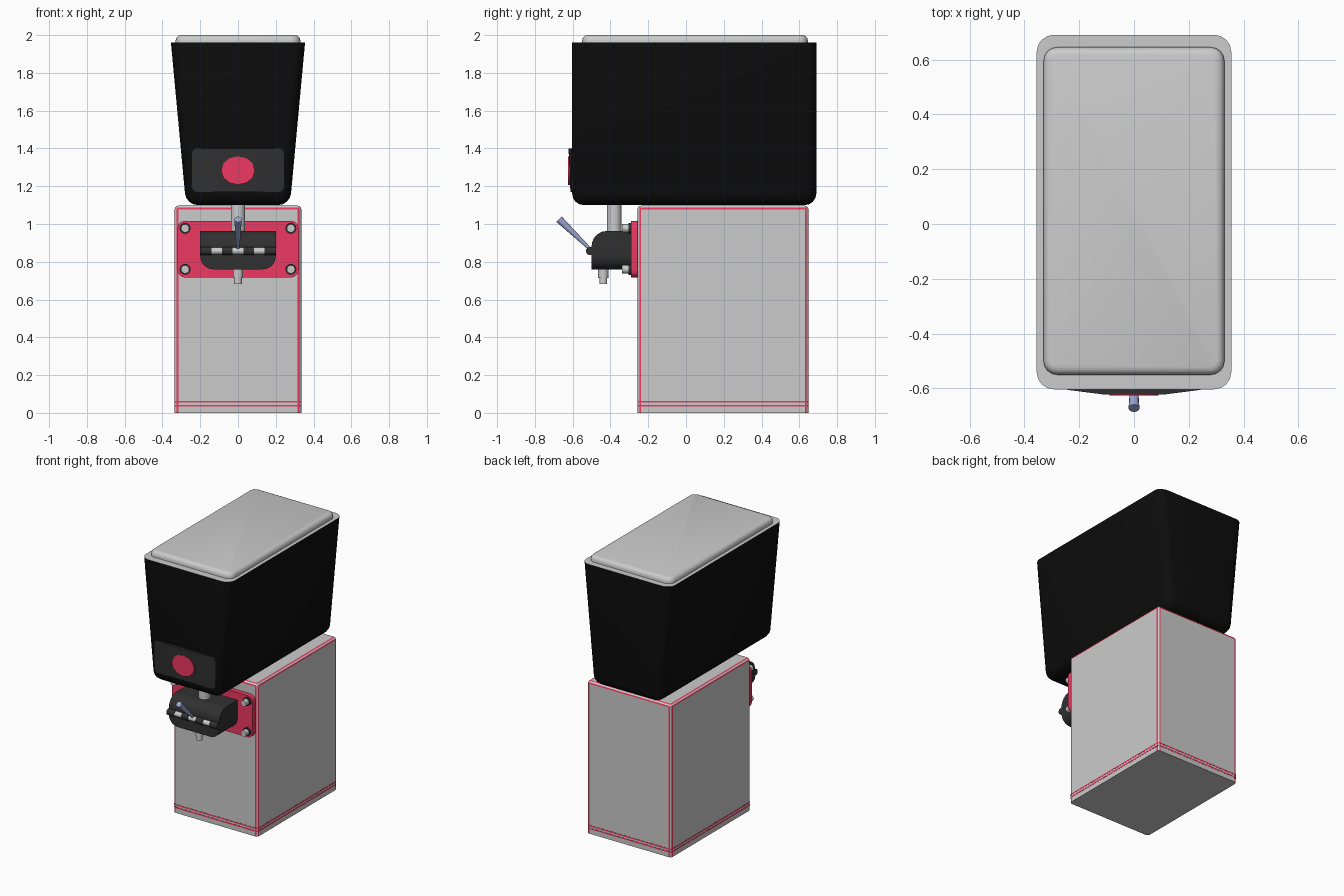
import bpy, bmesh
from math import sin, cos, pi, radians
from mathutils import Vector

if "Cube" in bpy.data.objects:
    bpy.data.objects.remove(bpy.data.objects["Cube"])


def mat(name, r, g, b):
    m = bpy.data.materials.new(name)
    m.diffuse_color = (r, g, b, 1)
    m.use_nodes = True
    m.node_tree.nodes["Principled BSDF"].inputs["Base Color"].default_value = m.diffuse_color
    return m


RED = mat("red", 0.85, 0.04, 0.12)
BLACK = mat("black", 0.004, 0.004, 0.004)
DARK = mat("charcoal", 0.03, 0.03, 0.03)
BLUE = mat("blue_grey", 0.33, 0.38, 0.65)
GREY = mat("grey", 0.8, 0.8, 0.8)


def finish(name, bm, mats=(), smooth=True):
    bmesh.ops.recalc_face_normals(bm, faces=bm.faces)
    me = bpy.data.meshes.new(name)
    bm.to_mesh(me)
    bm.free()
    ob = bpy.data.objects.new(name, me)
    bpy.context.collection.objects.link(ob)
    for m in mats:
        me.materials.append(m)
    if smooth:
        bpy.ops.object.select_all(action='DESELECT')
        ob.select_set(True)
        bpy.context.view_layer.objects.active = ob
        bpy.ops.object.shade_smooth_by_angle(angle=radians(35))
    return ob


def prism_bm(pts, axis, a, b):
    """Extrude a 2D outline along an axis from a to b."""
    place = {'x': lambda u, v, w: (w, u, v), 'y': lambda u, v, w: (u, w, v),
             'z': lambda u, v, w: (u, v, w)}[axis]
    bm = bmesh.new()
    lo, hi = [[bm.verts.new(place(u, v, w)) for u, v in pts] for w in (a, b)]
    bm.faces.new(lo)
    bm.faces.new(hi)
    n = len(pts)
    for i in range(n):
        bm.faces.new((lo[i], lo[(i + 1) % n], hi[(i + 1) % n], hi[i]))
    bmesh.ops.recalc_face_normals(bm, faces=bm.faces)
    return bm


def rect(x0, x1, y0, y1, r=0, seg=4):
    """Rectangle outline with rounded corners."""
    if not r:
        return [(x0, y0), (x1, y0), (x1, y1), (x0, y1)]
    pts = []
    for k, (cx, cy) in enumerate([(x1 - r, y1 - r), (x0 + r, y1 - r),
                                  (x0 + r, y0 + r), (x1 - r, y0 + r)]):
        for i in range(seg + 1):
            t = (k + i / seg) * pi / 2
            pts.append((cx + r * cos(t), cy + r * sin(t)))
    return pts


def bevel(bm, test, width, seg):
    edges = [e for e in bm.edges if test(e.verts[0].co, e.verts[1].co)]
    bmesh.ops.bevel(bm, geom=edges, offset=width, offset_type='OFFSET',
                    segments=seg, profile=0.5, affect='EDGES')


def rod(name, p, q, r1, r2=None, m=None, n=16):
    p, q = Vector(p), Vector(q)
    bm = bmesh.new()
    bmesh.ops.create_cone(bm, cap_ends=True, segments=n, radius1=r1,
                          radius2=r1 if r2 is None else r2, depth=(q - p).length)
    rot = (q - p).to_track_quat('Z', 'Y').to_matrix()
    for v in bm.verts:
        v.co = rot @ v.co + (p + q) / 2
    return finish(name, bm, [m] if m else [])


# Cabinet: edges rounded in three strips, the outer two painted red
bm = prism_bm(rect(-.335, .335, -.257, .648), 'z', 0, 1.097)
bevel(bm, lambda a, b: a.z + b.z > .1, .019, 3)
bm.normal_update()
for f in bm.faces:
    if .75 < max(abs(c) for c in f.normal) < .99:
        f.material_index = 1
finish("cabinet", bm, [GREY, RED], smooth=False)

# Pinstripes around the foot
for i, z in enumerate((.034, .054)):
    finish(f"foot_stripe_{i}", prism_bm(
        rect(-.336, .336, -.258, .649, .019, 3), 'z', z, z + .009), [RED], False)

# Hopper: tapering sideways, rounded sides and bottom, grey top rim
bm = prism_bm(rect(-.275, .275, -.603, .69), 'z', 1.1, 1.96)
for v in bm.verts:
    if v.co.z > 1.5:
        v.co.x *= .355 / .275
bevel(bm, lambda a, b: a.z + b.z < 3.5, .062, 4)
bm.normal_update()
for f in bm.faces:
    if f.normal.z > .9:
        f.material_index = 1
finish("hopper", bm, [BLACK, GREY])

# Lid
bm = prism_bm(rect(-.33, .33, -.55, .645, .05), 'z', 1.95, 2.0)
bevel(bm, lambda a, b: a.z + b.z > 3.99, .028, 3)
finish("lid", bm)

# Badge panel with bowed front and a plain red disc
bow = [(-.243, -.59), (-.243, -.605), (-.11, -.622), (.11, -.622), (.243, -.605), (.243, -.59)]
bm = prism_bm(bow, 'z', 1.17, 1.4)
for v in bm.verts:
    if v.co.z < 1.3 and v.co.y < -.62:
        v.co.y = -.612
bevel(bm, lambda a, b: abs(a.x) > .24 and abs(a.x - b.x) < .001
      and abs(a.z - b.z) < .001, .025, 3)
finish("front_panel", bm, [DARK], smooth=False)
disc = rod("front_disc", (0, -.6, 1.283), (0, -.626, 1.283), .09, m=RED, n=12)
for v in disc.data.vertices:
    v.co.z = 1.283 + (v.co.z - 1.283) * .84

# Mounting plate with four bolts
finish("mounting_plate", prism_bm(rect(-.32, .32, .717, 1.017, .04), 'y', -.292, -.25), [RED])
for sx in (-1, 1):
    for z in (.76, .977):
        x = .28 * sx
        rod("bolt_washer", (x, -.285, z), (x, -.305, z), .029, m=DARK)
        rod("bolt_head", (x, -.30, z), (x, -.338, z), .022, n=12)

# Tap housing: rounded upper front, rounded lower side corners
prof = [(-.28, .76), (-.5, .76), (-.5, .88)]
prof += [(-.42 - .08 * cos(i * pi / 12), .88 + .083 * sin(i * pi / 12)) for i in range(1, 7)]
prof += [(-.28, .963)]
bm = prism_bm(prof, 'x', -.2, .2)
bevel(bm, lambda a, b: abs(a.x - b.x) < .001 and a.z < .77 and b.z < .77, .07, 5)
finish("tap_housing", bm, [DARK])

# Hinge knuckles and pin
rod("hinge_pin", (-.15, -.508, .857), (.15, -.508, .857), .018)
for s in (-1, 1):
    for a, b in ((.03, .085), (.14, .2)):
        rod("hinge_knuckle", (s * a, -.508, .857), (s * b, -.508, .857), .022, m=DARK)

# Feed pipe, nozzle and lever
rod("feed_pipe", (0, -.38, .94), (0, -.38, 1.12), .038, n=20)
rod("nozzle_collar", (0, -.438, .715), (0, -.438, .79), .027)
rod("nozzle_tip", (0, -.438, .682), (0, -.438, .73), .021)
rod("lever", (0, -.505, .865), (0, -.672, 1.025), .008, .02, BLUE, 12)
